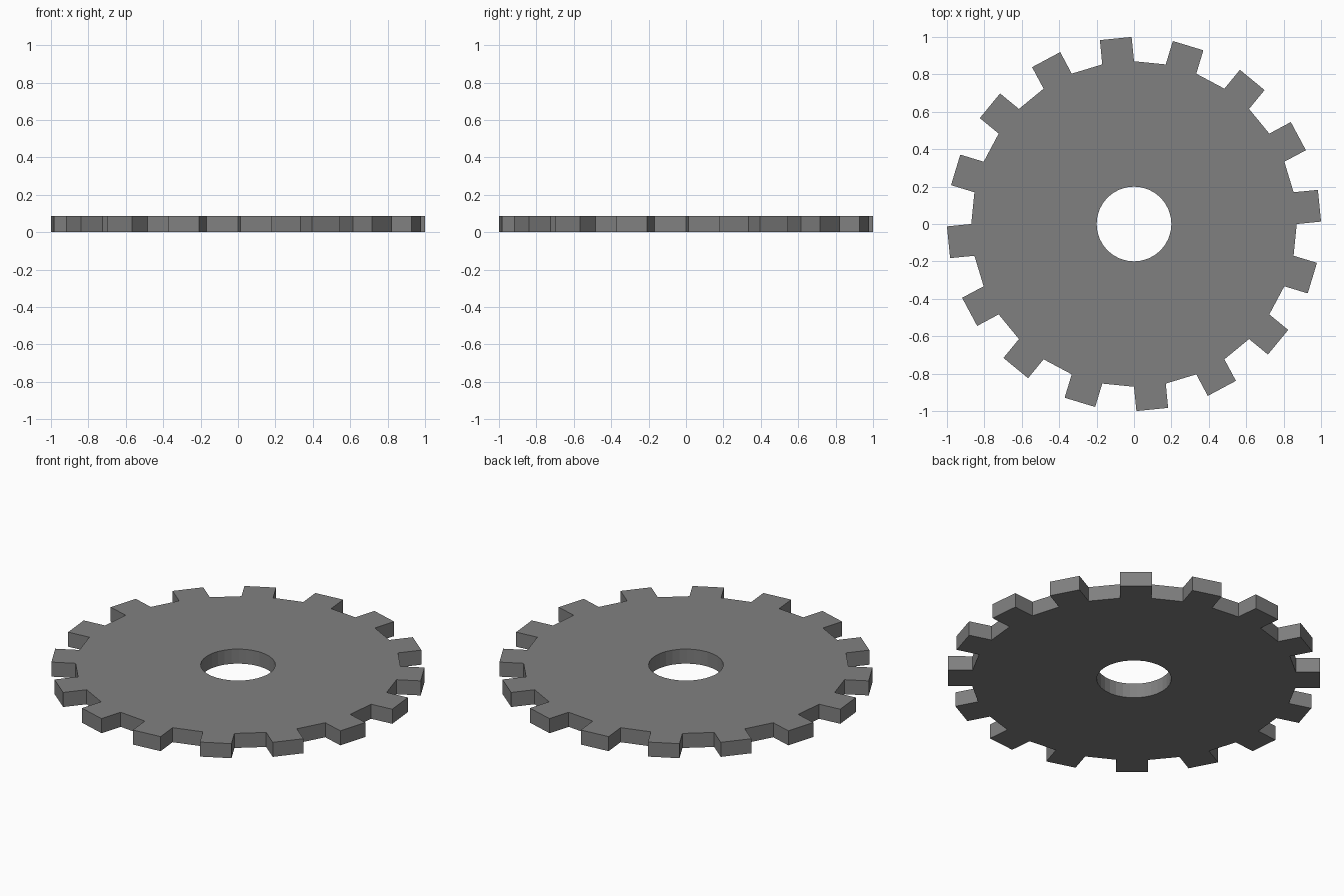
import bpy, bmesh, math
from mathutils import Vector

if "Cube" in bpy.data.objects:
    bpy.data.objects.remove(bpy.data.objects["Cube"])

SIDES = 32           # every second side carries a tooth
R_HOLE, R_ROOT = 0.2, 0.87
TOOTH, THICK = 0.1306, 0.086
STEP = 2 * math.pi / SIDES


def polar(r, a):
    return Vector((r * math.cos(a), r * math.sin(a), 0))


mat = bpy.data.materials.new("mid grey metal")
mat.diffuse_color = (0.216, 0.216, 0.216, 1)
mat.use_nodes = True
mat.node_tree.nodes["Principled BSDF"].inputs["Base Color"].default_value = mat.diffuse_color

bm = bmesh.new()

# Flat ring with a central bore
inner = [bm.verts.new(polar(R_HOLE, i * STEP)) for i in range(SIDES)]
outer = [bm.verts.new(polar(R_ROOT, i * STEP)) for i in range(SIDES)]
for i in range(SIDES):
    j = (i + 1) % SIDES
    bm.faces.new((inner[i], outer[i], outer[j], inner[j]))
    # Straight-sided tooth pushed out from every second side
    if i % 2 == 0:
        push = polar(TOOTH, (i + 0.5) * STEP)
        a = bm.verts.new(outer[i].co + push)
        b = bm.verts.new(outer[j].co + push)
        bm.faces.new((outer[i], a, b, outer[j]))

# Thickness
ext = bmesh.ops.extrude_face_region(bm, geom=bm.faces[:], use_keep_orig=True)
top = [g for g in ext["geom"] if isinstance(g, bmesh.types.BMVert)]
bmesh.ops.translate(bm, verts=top, vec=(0, 0, THICK))
bmesh.ops.recalc_face_normals(bm, faces=bm.faces[:])

mesh = bpy.data.meshes.new("gear_wheel")
bm.to_mesh(mesh)
bm.free()
mesh.materials.append(mat)
gear = bpy.data.objects.new("gear_wheel", mesh)
bpy.context.collection.objects.link(gear)
